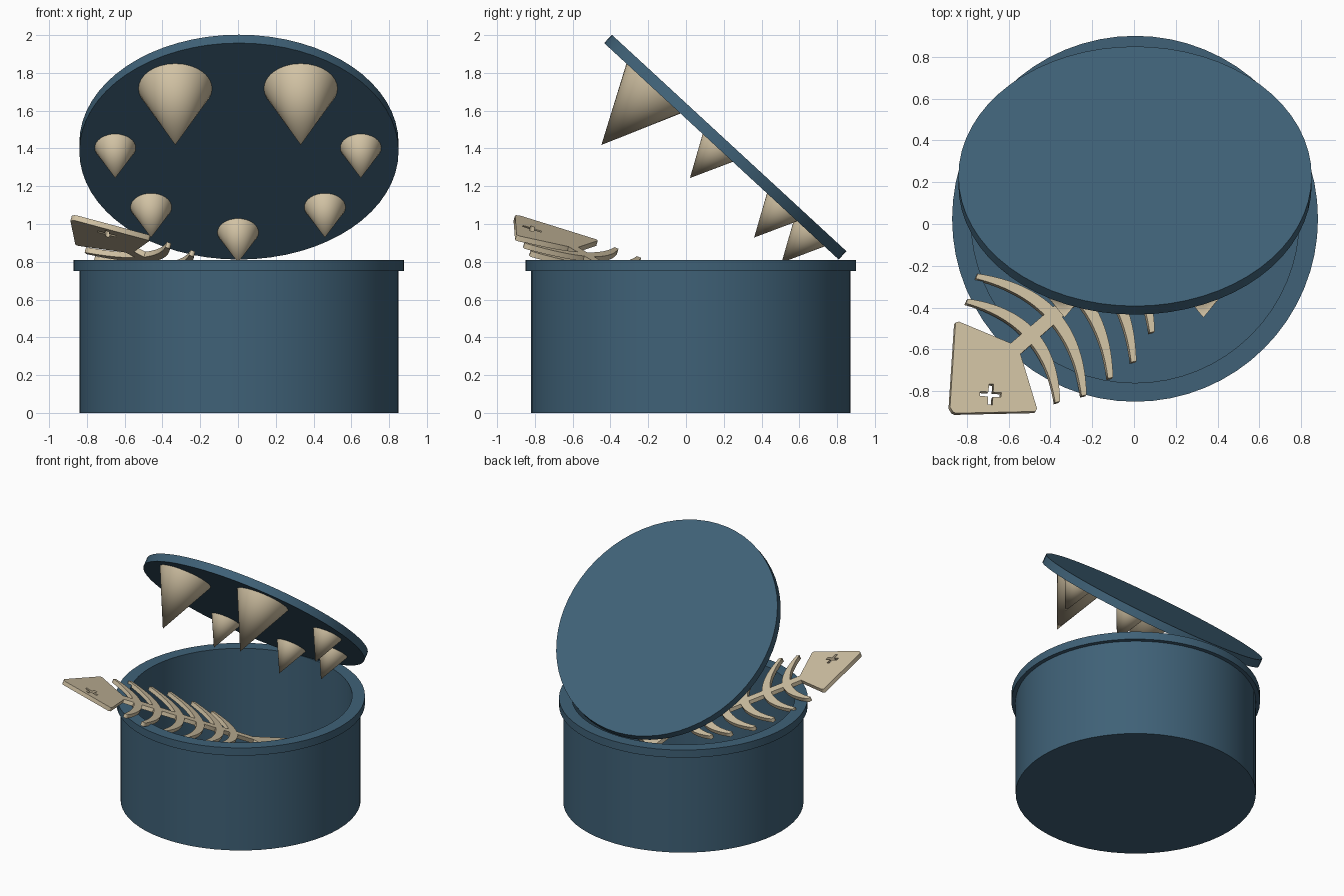
import bpy, bmesh, math
from mathutils import Matrix, Vector

if "Cube" in bpy.data.objects:
    bpy.data.objects.remove(bpy.data.objects["Cube"])


def material(name, rgb):
    m = bpy.data.materials.new(name)
    m.diffuse_color = (*rgb, 1)
    m.use_nodes = True
    m.node_tree.nodes["Principled BSDF"].inputs["Base Color"].default_value = m.diffuse_color
    return m


BLUE = material("blue", (0.05, 0.12, 0.185))
BONE = material("bone", (0.64, 0.54, 0.37))


def finish(ob, name, mat, smooth=True):
    ob.name = name
    ob.data.materials.clear()
    ob.data.materials.append(mat)
    bpy.ops.object.select_all(action='DESELECT')
    ob.select_set(True)
    bpy.context.view_layer.objects.active = ob
    if smooth:
        bpy.ops.object.shade_smooth_by_angle(angle=math.radians(35))
    return ob


def lathe(name, profile, mat, matrix, steps=64):
    """Revolve an (r, z) profile that starts and ends on the axis."""
    bm = bmesh.new()
    vs = [bm.verts.new((r, 0, z)) for r, z in profile]
    es = [bm.edges.new(p) for p in zip(vs, vs[1:])]
    bmesh.ops.spin(bm, geom=vs + es, cent=(0, 0, 0), axis=(0, 0, 1),
                   angle=math.tau, steps=steps, use_duplicate=False)
    bmesh.ops.remove_doubles(bm, verts=bm.verts, dist=1e-4)
    bmesh.ops.recalc_face_normals(bm, faces=bm.faces)
    me = bpy.data.meshes.new(name)
    bm.to_mesh(me)
    bm.free()
    ob = bpy.data.objects.new(name, me)
    bpy.context.collection.objects.link(ob)
    ob.matrix_world = matrix
    return finish(ob, name, mat)


# Pot with a raised rim band and an open inside
lathe("pot", [(0, 0), (0.845, 0), (0.845, 0.75), (0.875, 0.75), (0.875, 0.81),
              (0.785, 0.81), (0.785, 0.06), (0, 0.06)], BLUE,
      Matrix.Translation((0.005, 0.025, 0)))

# Tilted lid
tilt = Matrix.Rotation(math.radians(-42.7), 4, 'X')
lid_frame = Matrix.Translation((0.005, 0.208, 1.407)) @ tilt
lathe("lid", [(0, -0.03), (0.845, -0.03), (0.845, 0.03), (0, 0.03)], BLUE, lid_frame)

# Teeth under the lid: x, y and z of the base centre, radius, height
teeth = [(0.332, -0.165, 1.725, 0.2, 0.417),
         (0.65, 0.17, 1.405, 0.11, 0.22),
         (0.46, 0.51, 1.09, 0.11, 0.22),
         (0, 0.655, 0.957, 0.11, 0.22)]
for i, (x, y, z, r, h) in enumerate(teeth):
    for side in ((-1, 1) if x else (1,)):
        lathe(f"tooth_{i}_{'left' if side < 0 else 'right'}",
              [(0, 0.01), (r, 0.01), (r, 0), (0, -h)], BONE,
              Matrix.Translation((side * x, y, z)) @ tilt, 32)

# Fish skeleton: flat plates in one sloping plane, u runs to the tail
a = math.radians(41)
slope = Vector((0.2625, 0.295, 1)).normalized()
u = Vector((math.cos(a), math.sin(a), -0.392)).normalized()
v = slope.cross(u)
fish_frame = Matrix.Translation((-0.57, -0.60, 0.865)) @ Matrix((u, v, slope)).transposed().to_4x4()
K = 1.074


def plate(name, *loops):
    """Extruded flat outline; further loops become holes."""
    cu = bpy.data.curves.new(name, 'CURVE')
    cu.dimensions = '2D'
    cu.fill_mode = 'BOTH'
    cu.extrude = 0.015
    for pts in loops:
        sp = cu.splines.new('POLY')
        sp.points.add(len(pts) - 1)
        for p, (s, t) in zip(sp.points, pts):
            p.co = (s * K, t, 0, 1)
        sp.use_cyclic_u = True
    ob = bpy.data.objects.new(name, cu)
    bpy.context.collection.objects.link(ob)
    ob.matrix_world = fish_frame
    bpy.ops.object.select_all(action='DESELECT')
    ob.select_set(True)
    bpy.context.view_layer.objects.active = ob
    bpy.ops.object.convert(target='MESH')
    finish(bpy.context.view_layer.objects.active, name, BONE, False)


# Head with a cross-shaped eye hole
w, l = 0.011, 0.05
arm = [(l, -w), (l, w), (w, w)]
eye = []
for k in range(4):
    for px, py in arm:
        c, s = math.cos(math.radians(45 + 90 * k)), math.sin(math.radians(45 + 90 * k))
        eye.append((-0.235 + c * px - s * py, -0.087 + s * px + c * py))
plate("fish_head", [(-0.425, -0.03), (-0.42, -0.005), (-0.13, 0.283), (-0.115, 0.275),
                    (0, 0.035), (0, -0.035), (-0.115, -0.283), (-0.13, -0.29), (-0.42, -0.045)], eye)

# Spine and tail fin
plate("fish_spine", [(-0.02, 0.035), (0.95, 0.028), (0.95, -0.028), (-0.02, -0.035)])
plate("fish_tail", [(0.92, 0.03), (1.19, 0.22), (1.11, 0), (1.19, -0.22), (0.92, -0.03)])

# Swept ribs: tip position along the spine, half width
ribs = [(-0.01, 0.33), (0.105, 0.39), (0.255, 0.41), (0.39, 0.425), (0.55, 0.375), (0.68, 0.30)]
for i, (tip, half) in enumerate(ribs):
    f = [k / 12 - 1 for k in range(25)]
    bow = 0.42 * half
    outer = [(tip + bow * (1 - q * q), q * half) for q in f]
    inner = [(tip - 0.022 + (bow - 0.035) * (1 - q * q), q * half * 0.97) for q in reversed(f)]
    plate(f"fish_rib_{i + 1}", outer + inner)
